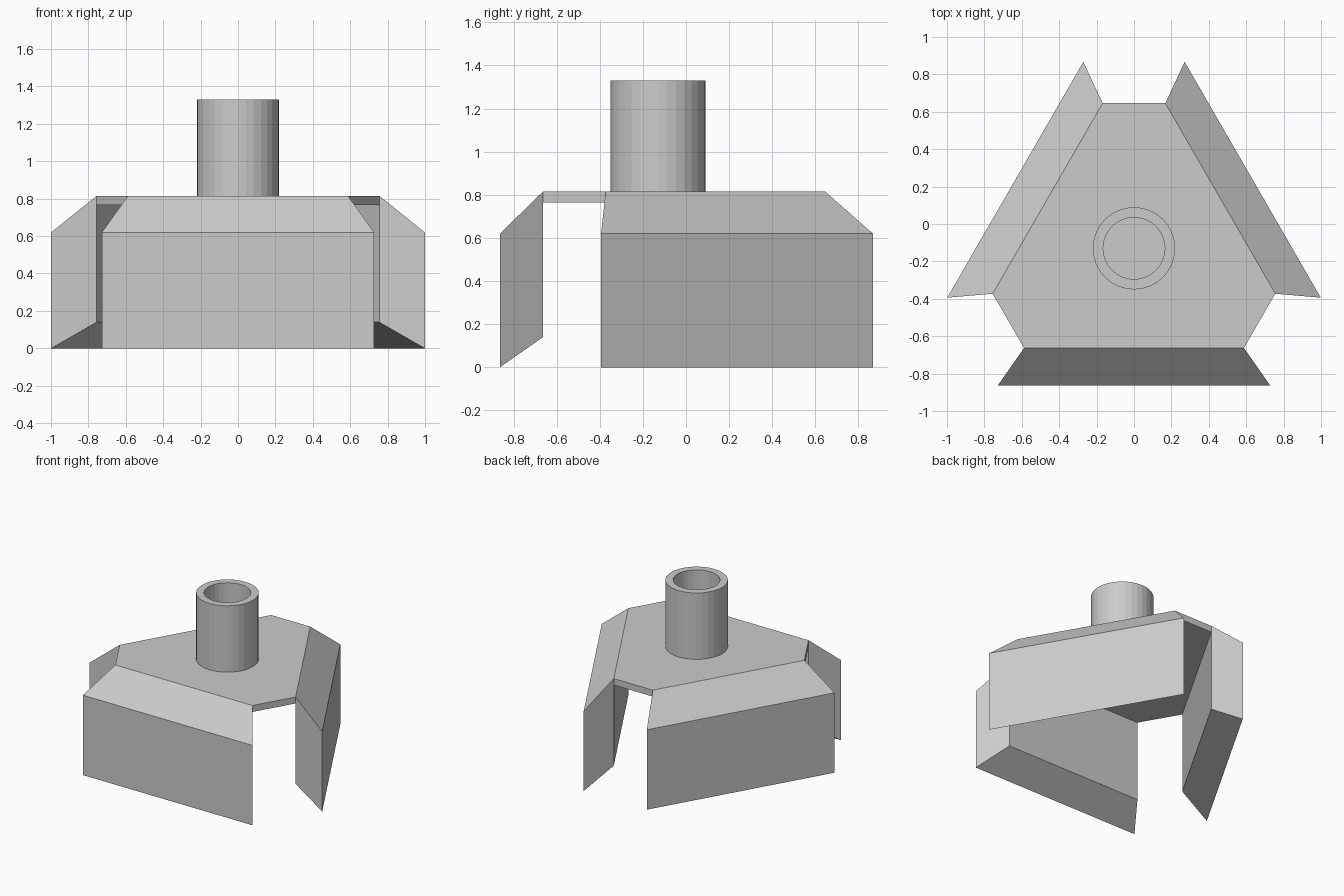
import bpy, bmesh
from math import radians, pi, sin, cos
from mathutils import Matrix, Vector

if "Cube" in bpy.data.objects:
    bpy.data.objects.remove(bpy.data.objects["Cube"])

CENTRE = Vector((0, -0.13, 0))
OUTER, INNER = 0.733, 0.533            # panel face distances from the hub axis
OUTER_HALF, INNER_HALF = 0.728, 0.588  # panel half widths
TOP, UNDER, SHOULDER, LIP = 0.815, 0.765, 0.62, 0.14

grey = bpy.data.materials.new("light_grey")
grey.use_nodes = True
colour = (0.6, 0.6, 0.6, 1)
grey.diffuse_color = colour
grey.node_tree.nodes["Principled BSDF"].inputs["Base Color"].default_value = colour


def make_object(name, bm):
    bmesh.ops.recalc_face_normals(bm, faces=bm.faces)
    mesh = bpy.data.meshes.new(name)
    bm.to_mesh(mesh)
    bm.free()
    mesh.materials.append(grey)
    obj = bpy.data.objects.new(name, mesh)
    obj.location = CENTRE
    bpy.context.collection.objects.link(obj)
    return obj


def loft(name, rings, closed=False):
    """Join matching rings of points; cap the ends, or close into a loop."""
    bm = bmesh.new()
    loops = [[bm.verts.new(p) for p in ring] for ring in rings]
    pairs = list(zip(loops, loops[1:]))
    if closed:
        pairs.append((loops[-1], loops[0]))
    else:
        bm.faces.new(loops[0])
        bm.faces.new(loops[-1])
    n = len(loops[0])
    for a, b in pairs:
        for i in range(n):
            j = (i + 1) % n
            bm.faces.new((a[i], a[j], b[j], b[i]))
    return make_object(name, bm)


# Three thick side panels with a sloped shoulder, undercut lip and mitred ends
section = [(OUTER, OUTER_HALF, 0), (OUTER, OUTER_HALF, SHOULDER),
           (INNER, INNER_HALF, TOP), (INNER, INNER_HALF, LIP)]
turns = [Matrix.Rotation(radians(120 * k), 3, "Z") for k in range(3)]
for label, turn in zip(("front", "left", "right"), turns):
    ends = [[turn @ Vector((side * half, -dist, z)) for dist, half, z in section]
            for side in (-1, 1)]
    loft(label + "_panel", ends)

# Six sided top plate spanning the panels
corners = [turn @ Vector((side * INNER_HALF, -INNER, 0))
           for turn in turns for side in (-1, 1)]
loft("top_plate", [[c + Vector((0, 0, z)) for c in corners] for z in (UNDER, TOP)])

# Hollow shaft socket standing on the plate
SIDES = 32
profile = [(0.22, TOP), (0.22, 1.33), (0.165, 1.33), (0.165, TOP)]
loft("shaft_socket", [[(r * cos(2 * pi * i / SIDES), r * sin(2 * pi * i / SIDES), z)
                       for i in range(SIDES)] for r, z in profile], closed=True)
